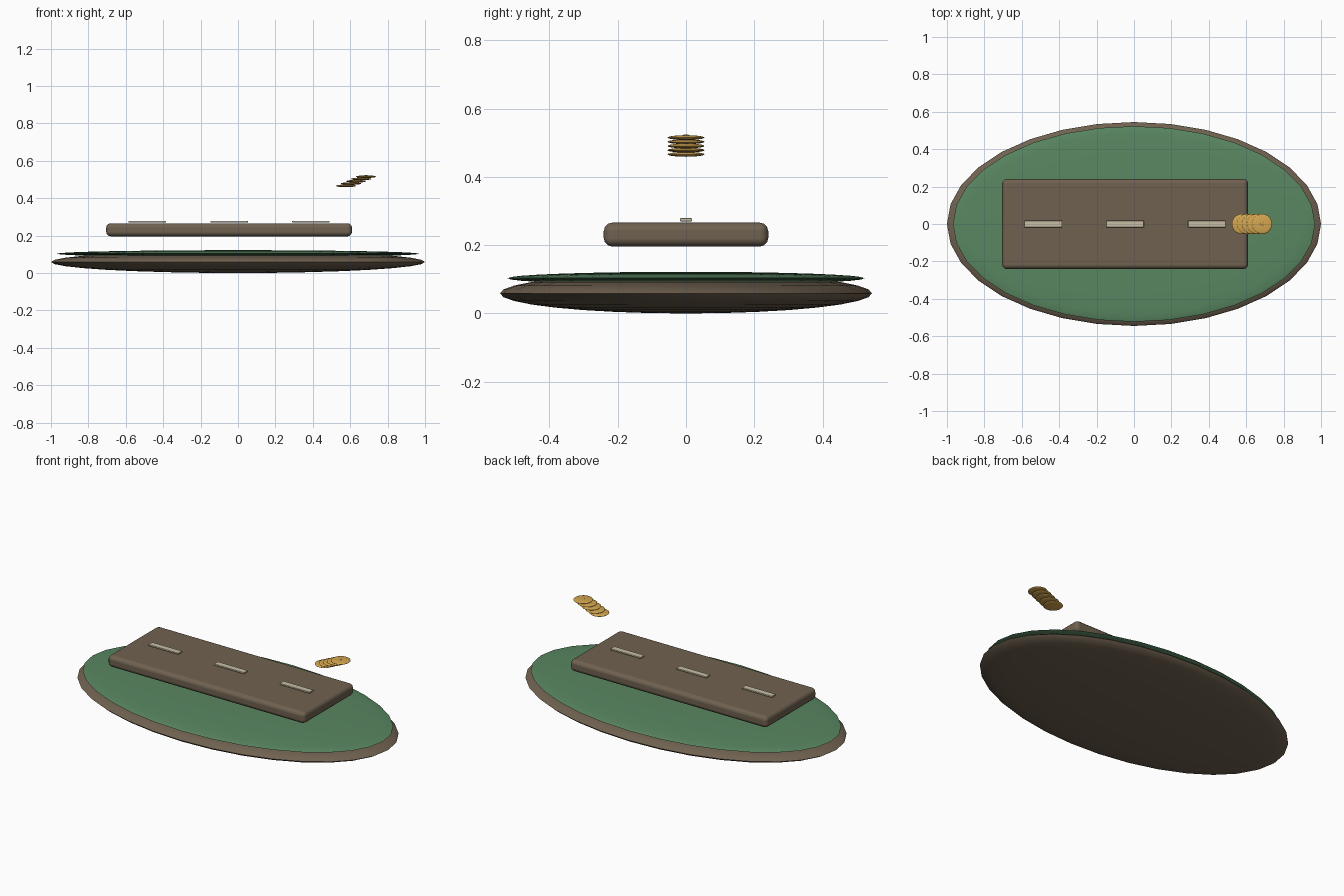
import bpy
import math

if "Cube" in bpy.data.objects:
    bpy.data.objects.remove(bpy.data.objects["Cube"])


def material(name, rgb):
    m = bpy.data.materials.new(name)
    m.diffuse_color = (*rgb, 1)
    m.use_nodes = True
    m.node_tree.nodes["Principled BSDF"].inputs["Base Color"].default_value = m.diffuse_color
    return m


earth = material("earth", (0.16, 0.12, 0.08))
grass = material("grass", (0.10, 0.24, 0.12))
cream = material("cream", (0.58, 0.52, 0.38))
gold = material("gold", (0.65, 0.38, 0.08))


def finish(name, size, mat, angle):
    ob = bpy.context.object
    ob.name = name
    ob.scale = size
    bpy.ops.object.transform_apply(location=False, rotation=False, scale=True)
    ob.data.materials.append(mat)
    bpy.ops.object.shade_smooth_by_angle(angle=math.radians(angle))
    return ob


def lens(name, loc, radii, mat, segments=32, rings=16):
    bpy.ops.mesh.primitive_uv_sphere_add(segments=segments, ring_count=rings, location=loc)
    return finish(name, radii, mat, 60)


def box(name, lo, hi, mat, bevel):
    bpy.ops.mesh.primitive_cube_add(size=1, location=[(a + b) / 2 for a, b in zip(lo, hi)])
    ob = finish(name, [b - a for a, b in zip(lo, hi)], mat, 30)
    mod = ob.modifiers.new("rounded_edges", "BEVEL")
    mod.width = bevel
    mod.segments = 3
    for p in ob.data.polygons:
        p.use_smooth = True
    mod.harden_normals = True
    return ob


# Ground: earth lens with a thin grass lens on top
lens("ground_base", (0, 0, 0.059), (1, 0.545, 0.059), earth)
lens("grass_top", (0, 0, 0.103), (0.968, 0.523, 0.019), grass)

# Floating road slab and its centre dashes
box("road_slab", (-0.705, -0.241, 0.196), (0.61, 0.241, 0.266), earth, 0.025)
for i in range(3):
    x = -0.485 + i * 0.4375
    box(f"road_dash_{i + 1}", (x - 0.1, -0.018, 0.27), (x + 0.1, 0.018, 0.279), cream, 0.002)

# Stepped stack of coins with a small boss on the top one
for i in range(5):
    lens(f"coin_{i + 1}", (0.577 + i * 0.027, 0, 0.466 + i * 0.0123),
         (0.054, 0.054, 0.007), gold, 24, 12)
lens("coin_boss", (0.685, 0, 0.5225), (0.008, 0.008, 0.002), gold, 12, 6)
